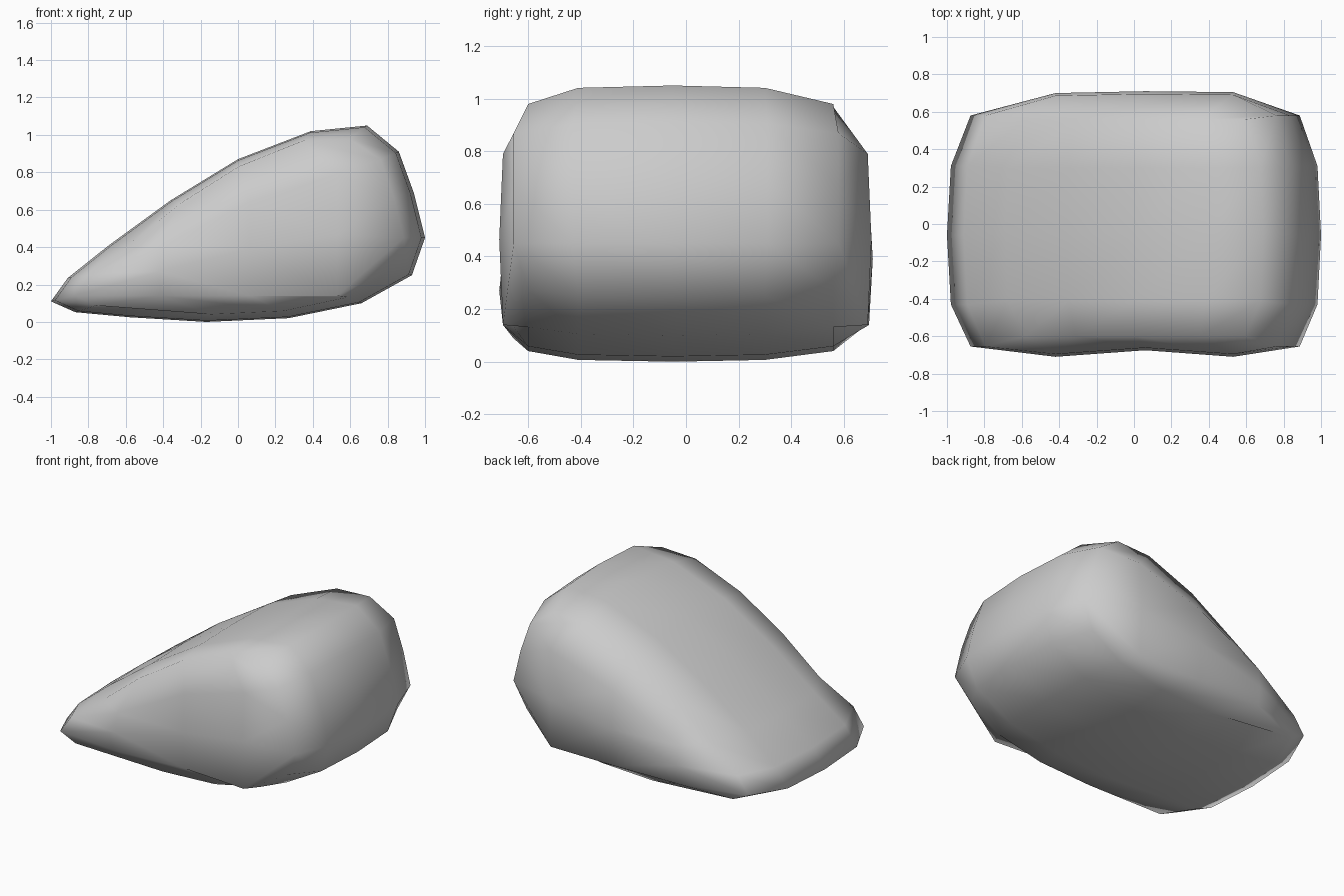
import bpy, bmesh

if "Cube" in bpy.data.objects:
    bpy.data.objects.remove(bpy.data.objects["Cube"])

# Wedge outline seen from the front (x, z), clockwise from the low tip
PROFILE = [(-1, .11), (-.91, .235), (-.69, .41), (-.36, .65), (0, .87), (.39, 1.02),
           (.69, 1.05), (.86, .91), (.94, .69), (1, .45), (.93, .25), (.66, .10),
           (.27, .02), (-.17, 0), (-.58, .025), (-.87, .052)]
CORNERS = (2, 6, 10, 14)
ENDS = (15, 0, 1, 7, 8, 9)
CX, CZ = .05, .45

bm = bmesh.new()


def ring(y, y_end, sx, sz, corner=1.0):
    """One outline loop, shrunk about the body axis."""
    verts = []
    for i, (x, z) in enumerate(PROFILE):
        k = corner if i in CORNERS else 1.0
        verts.append(bm.verts.new((CX + (x - CX) * sx * k,
                                   y_end if i in ENDS else y,
                                   CZ + (z - CZ) * sz * k)))
    return verts


def cap(r, ys):
    """Close a side with a 4 x 4 patch of quads; ys = depth of each inner column."""
    g = [[None] * 5 for _ in range(5)]
    for k in range(4):
        g[0][k] = r[2 + k]
        g[k][4] = r[6 + k]
        g[4][4 - k] = r[10 + k]
        g[4 - k][0] = r[(14 + k) % 16]
    columns = zip((-.42, .06, .53), (.40, .64, .79), ys)
    for j, (x, top, y) in enumerate(columns):
        for i in range(3):
            depth = y if i == 1 else y * .98
            z = top + (.14 - top) * i / 2
            g[i + 1][j + 1] = bm.verts.new((x, depth, z))
    for i in range(4):
        for j in range(4):
            bm.faces.new((g[i][j], g[i + 1][j], g[i + 1][j + 1], g[i][j + 1]))


# Body loops from front to back
rings = [ring(-.60, -.655, .88, .91, .97),
         ring(-.41, -.43, .98, .985),
         ring(-.05, -.06, 1, 1),
         ring(.30, .31, .98, .985),
         ring(.56, .58, .88, .91, .97)]
for a, b in zip(rings, rings[1:]):
    for i in range(16):
        j = (i + 1) % 16
        bm.faces.new((a[i], a[j], b[j], b[i]))

# Front and back sides
cap(rings[0], (-.71, -.675, -.71))
cap(rings[-1], (.70, .71, .705))

bmesh.ops.recalc_face_normals(bm, faces=bm.faces)
for f in bm.faces:
    f.smooth = True
mesh = bpy.data.meshes.new("rock")
bm.to_mesh(mesh)
bm.free()
rock = bpy.data.objects.new("rock", mesh)
bpy.context.collection.objects.link(rock)
